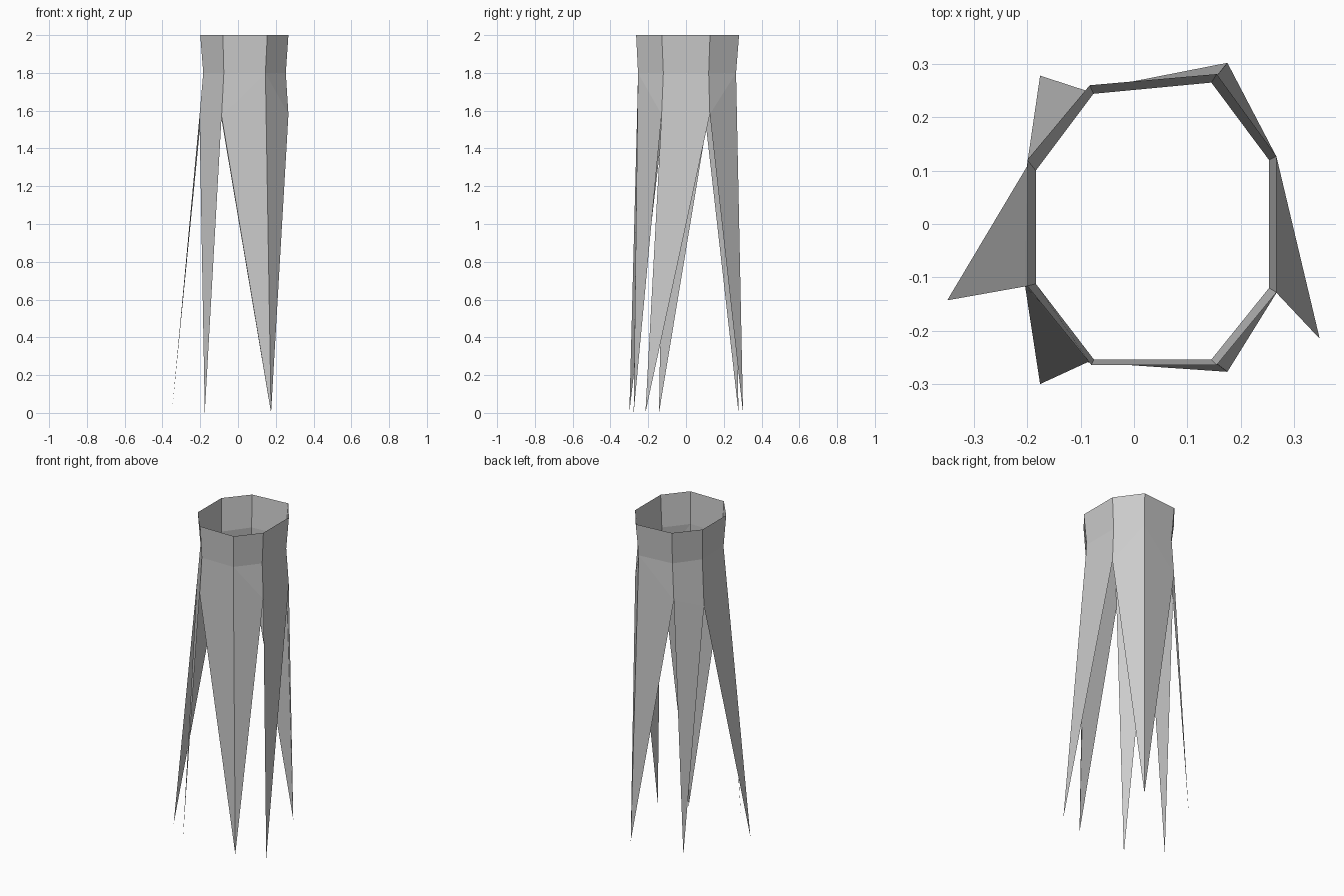
import bpy, bmesh

if "Cube" in bpy.data.objects:
    bpy.data.objects.remove(bpy.data.objects["Cube"])

# octagon corners, counter-clockwise from the front left: top rim and narrow neck
rim = [(-.08, -.264), (.155, -.264), (.267, -.128), (.267, .127),
       (.155, .281), (-.083, .26), (-.2, .12), (-.2, -.116)]
neck = [(-.075, -.254), (.145, -.254), (.253, -.12), (.253, .12),
        (.145, .265), (-.076, .244), (-.184, .1), (-.184, -.112)]
# corners where the wall splits into points (the other two run straight to a tip)
split = {0: (-.087, -.259, 1.57), 2: (.267, -.129, 1.58), 3: (.267, .126, 1.58),
         5: (-.09, .25, 1.57), 6: (-.201, .107, 1.51), 7: (-.204, -.117, 1.57)}
tips = [(.175, -.277), (.348, -.215), (.175, .302),
        (-.176, .278), (-.35, -.143), (-.176, -.3)]
side_tip = [0, 0, 1, 2, 2, 3, 4, 5]   # the tip that each side tapers to

bm = bmesh.new()
top = [bm.verts.new((x, y, 2)) for x, y in rim]
mid = [bm.verts.new((x, y, 1.8)) for x, y in neck]
low = {i: bm.verts.new(p) for i, p in split.items()}
end = [bm.verts.new((x, y, 0)) for x, y in tips]

for i in range(8):
    j = (i + 1) % 8
    tip = end[side_tip[i]]
    # flared collar
    bm.faces.new((mid[i], mid[j], top[j], top[i]))
    # wall below the neck and its long pointed strip
    if i in low and j in low:
        bm.faces.new((low[i], low[j], mid[j], mid[i]))
        bm.faces.new((low[i], tip, low[j]))
    elif i in low:
        bm.faces.new((low[i], mid[j], mid[i]))
        bm.faces.new((low[i], tip, mid[j]))
    else:
        bm.faces.new((mid[i], low[j], mid[j]))
        bm.faces.new((mid[i], tip, low[j]))

mesh = bpy.data.meshes.new("pointed_sleeve")
bm.to_mesh(mesh)
bm.free()
bpy.context.collection.objects.link(bpy.data.objects.new("pointed_sleeve", mesh))
